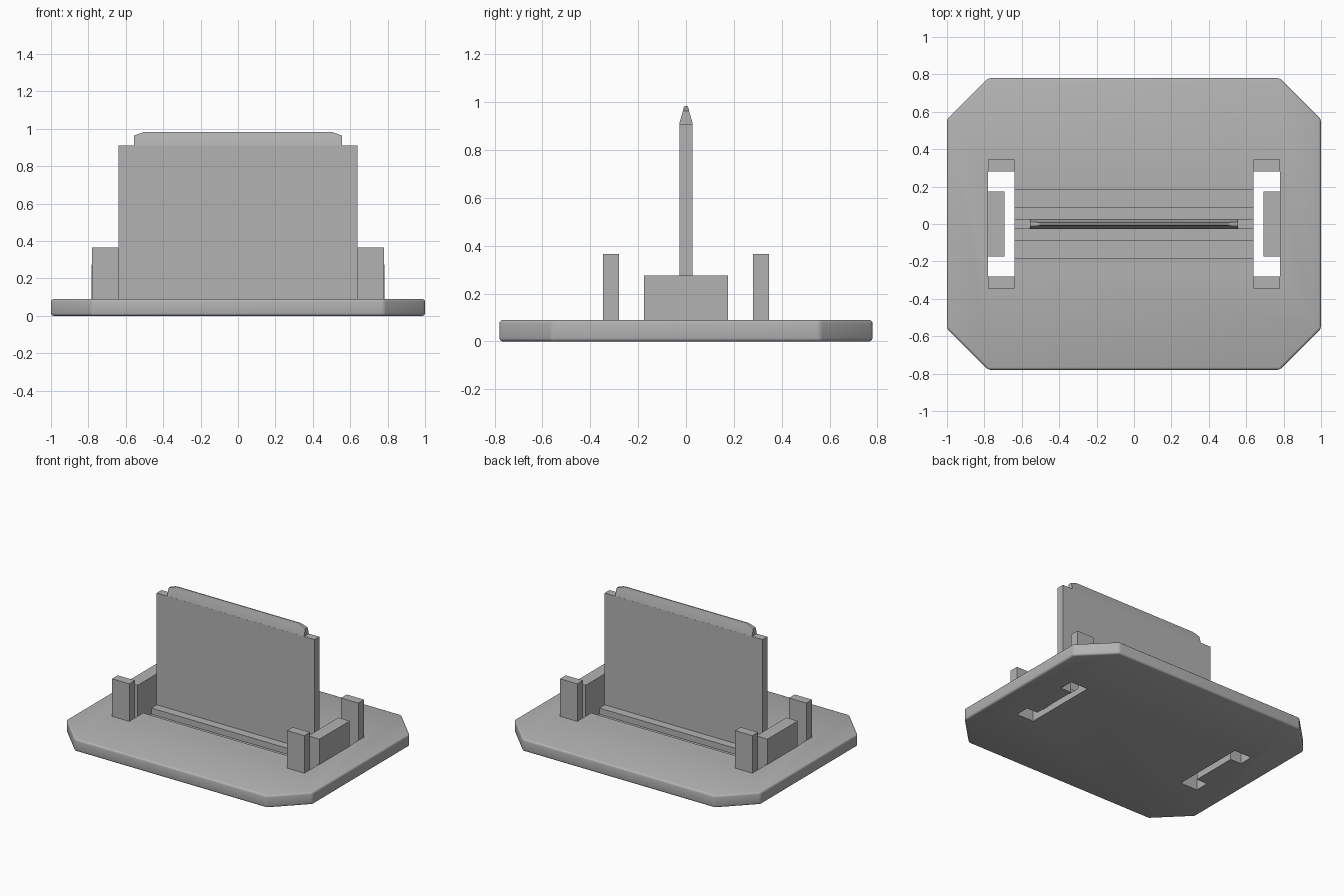
import bpy
import bmesh
from mathutils import Vector

cube = bpy.data.objects.get("Cube")
if cube:
    bpy.data.objects.remove(cube, do_unlink=True)

# Single plain material
grey = bpy.data.materials.new("plain grey")
grey.use_nodes = True
colour = (0.45, 0.45, 0.45, 1)
grey.diffuse_color = colour
grey.node_tree.nodes["Principled BSDF"].inputs["Base Color"].default_value = colour


def add_object(name, bm):
    bmesh.ops.recalc_face_normals(bm, faces=bm.faces)
    mesh = bpy.data.meshes.new(name)
    bm.to_mesh(mesh)
    bm.free()
    mesh.materials.append(grey)
    obj = bpy.data.objects.new(name, mesh)
    bpy.context.collection.objects.link(obj)
    return obj


def prism_mesh(points, direction):
    """Extrude a closed outline along a direction."""
    bm = bmesh.new()
    face = bm.faces.new([bm.verts.new(p) for p in points])
    new = bmesh.ops.extrude_face_region(bm, geom=[face])["geom"]
    verts = [v for v in new if isinstance(v, bmesh.types.BMVert)]
    bmesh.ops.translate(bm, verts=verts, vec=direction)
    return bm


def box(name, x0, x1, y0, y1, z0, z1):
    outline = [(x0, y0, z0), (x1, y0, z0), (x1, y1, z0), (x0, y1, z0)]
    return add_object(name, prism_mesh(outline, (0, 0, z1 - z0)))


def mirrored_box(name, s, x0, x1, *rest):
    a, b = sorted((s * x0, s * x1))
    return box(name, a, b, *rest)


def apply_modifier(obj, mod):
    bpy.context.view_layer.objects.active = obj
    bpy.ops.object.modifier_apply(modifier=mod.name)


BASE_TOP = 0.09

# Base slab with clipped corners and softened edges
quarter = [(1, 0.56), (0.78, 0.78)]
outline = (quarter + [(-x, y) for x, y in reversed(quarter)]
           + [(-x, -y) for x, y in quarter]
           + [(x, -y) for x, y in reversed(quarter)])
base = add_object("base_slab", prism_mesh([(x, y, 0) for x, y in outline], (0, 0, BASE_TOP)))
bevel = base.modifiers.new("soft edges", "BEVEL")
bevel.width = 0.014
bevel.segments = 3
apply_modifier(base, bevel)

# Through slots at both ends and shallow grooves beside the panel
cutters = []
for s in (1, -1):
    cutters.append(mirrored_box("slot_cutter", s, 0.64, 0.78, -0.28, 0.28, -0.1, 0.2))
for s in (1, -1):
    y0, y1 = sorted((s * 0.09, s * 0.185))
    cutters.append(box("groove_cutter", -0.66, 0.66, y0, y1, 0.045, 0.2))
for cutter in cutters:
    cutter.hide_render = True
    cut = base.modifiers.new("cut", "BOOLEAN")
    cut.operation = "DIFFERENCE"
    cut.solver = "EXACT"
    cut.object = cutter
    apply_modifier(base, cut)
    bpy.data.objects.remove(cutter, do_unlink=True)

# Upright panel
box("upright_panel", -0.64, 0.64, -0.028, 0.028, 0.07, 0.91)

# Tapered rounded ridge on the panel, clipped at its upper ends
half = [(0.028, 0.905), (0.027, 0.915), (0.012, 0.966), (0.01, 0.978), (0.005, 0.984)]
profile = half + [(-y, z) for y, z in reversed(half)]
bm = prism_mesh([(-0.555, y, z) for y, z in profile], (1.11, 0, 0))
for s in (1, -1):
    cut = bmesh.ops.bisect_plane(bm, geom=bm.verts[:] + bm.edges[:] + bm.faces[:],
                                 plane_co=Vector((s * 0.5, 0, 0.984)),
                                 plane_no=Vector((s * 0.02, 0, 0.055)), clear_outer=True)
    edges = [e for e in cut["geom_cut"] if isinstance(e, bmesh.types.BMEdge)]
    bmesh.ops.holes_fill(bm, edges=edges)
ridge = add_object("panel_ridge", bm)

# End tabs in the slots and corner posts
for s, side in ((1, "left"), (-1, "right")):
    mirrored_box(side + "_tab", s, 0.692, 0.784, -0.175, 0.175, 0, 0.275)
    for y, end in ((-0.346, "front"), (0.28, "back")):
        mirrored_box(f"{side}_{end}_post", s, 0.64, 0.78, y, y + 0.066, 0.07, 0.365)

# Smooth the rounded parts, keeping edges sharp
bpy.ops.object.select_all(action="DESELECT")
for obj in (base, ridge):
    obj.select_set(True)
bpy.context.view_layer.objects.active = base
bpy.ops.object.shade_smooth_by_angle(angle=0.6)
